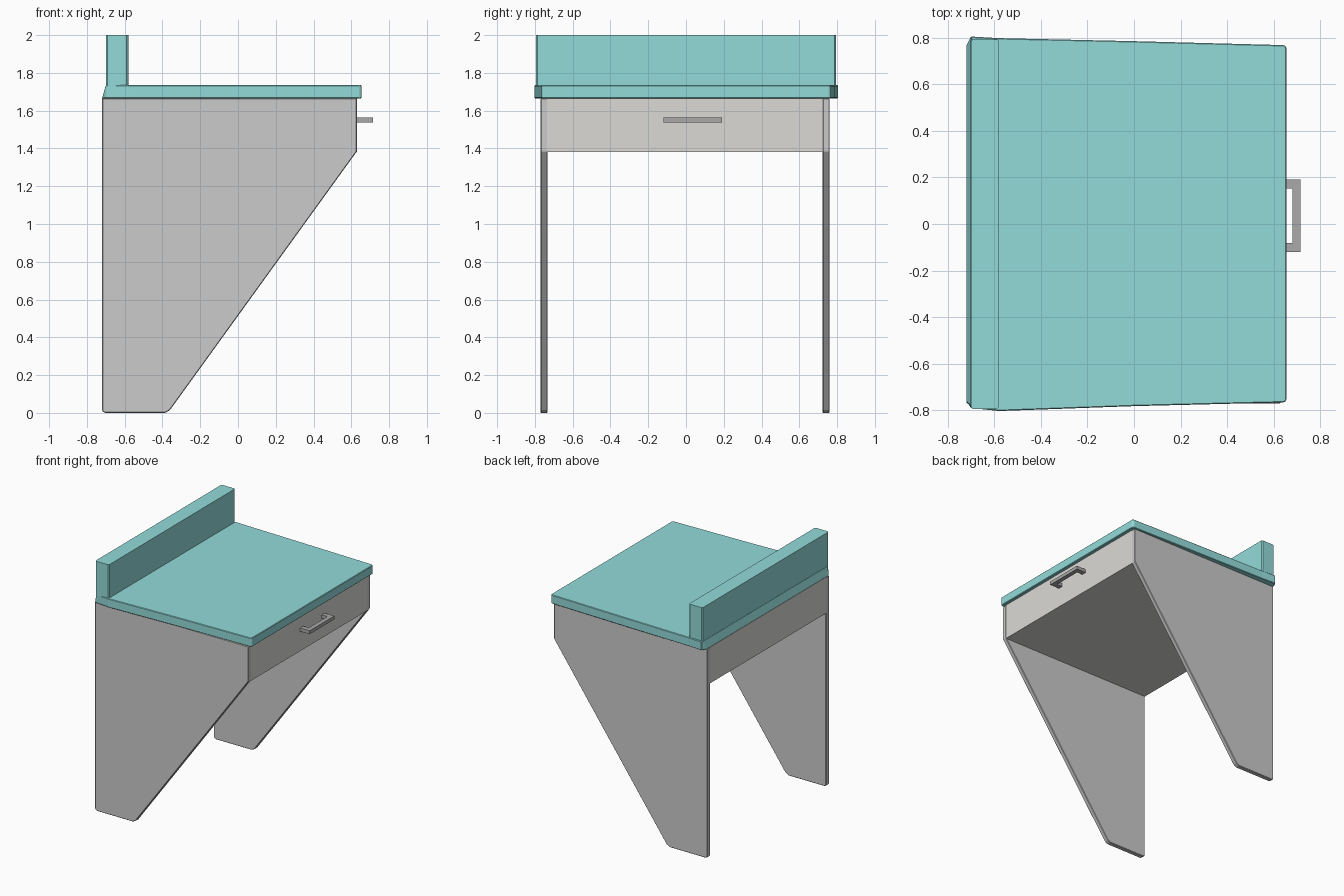
import bpy
import bmesh

if "Cube" in bpy.data.objects:
    bpy.data.objects.remove(bpy.data.objects["Cube"])


def material(name, rgb):
    m = bpy.data.materials.new(name)
    m.diffuse_color = (*rgb, 1)
    m.use_nodes = True
    m.node_tree.nodes["Principled BSDF"].inputs["Base Color"].default_value = m.diffuse_color
    return m


TEAL = material("teal", (0.29, 0.71, 0.70))
BEIGE = material("warm_grey", (0.71, 0.70, 0.67))
DARK = material("dark_grey", (0.4, 0.4, 0.4))


def prism(name, bottom, top, mat=None, bevel=0):
    """Solid between two matching loops of 3D points."""
    bm = bmesh.new()
    a = [bm.verts.new(p) for p in bottom]
    b = [bm.verts.new(p) for p in top]
    n = len(a)
    bm.faces.new(a)
    bm.faces.new(b)
    for i in range(n):
        bm.faces.new((a[i], a[(i + 1) % n], b[(i + 1) % n], b[i]))
    bmesh.ops.recalc_face_normals(bm, faces=bm.faces)
    mesh = bpy.data.meshes.new(name)
    bm.to_mesh(mesh)
    bm.free()
    ob = bpy.data.objects.new(name, mesh)
    bpy.context.collection.objects.link(ob)
    if mat:
        mesh.materials.append(mat)
    if bevel:
        mod = ob.modifiers.new("bevel", "BEVEL")
        mod.width = bevel
        mod.segments = 1
    return ob


def upright(name, outline, z0, z1, mat=None, bevel=0):
    return prism(name, [(x, y, z0) for x, y in outline],
                 [(x, y, z1) for x, y in outline], mat, bevel)


def rect(x0, x1, y0, y1):
    return [(x0, y0), (x1, y0), (x1, y1), (x0, y1)]


# tapered side panels that double as legs
side = [(-0.72, 1.665), (-0.72, 0.01), (-0.705, 0), (-0.385, 0),
        (-0.36, 0.015), (0.63, 1.385), (0.63, 1.665)]
for label, y0, y1 in (("front", -0.77, -0.733), ("back", 0.723, 0.76)):
    prism(label + "_leg_panel", [(x, y0, z) for x, z in side],
          [(x, y1, z) for x, z in side], bevel=0.004)

# drawer box between the panels
upright("drawer_box", rect(-0.72, 0.63, -0.735, 0.725), 1.38, 1.667, BEIGE)

# desk top, slightly wider at the back, with its rear edge leaning forward
near = [(-0.70, -0.79), (-0.58, -0.803), (0.0, -0.782), (0.645, -0.766), (0.655, -0.755)]
far = [(0.655, 0.758), (0.645, 0.768), (0.0, 0.785), (-0.58, 0.798), (-0.70, 0.805)]
low = [(-0.72, -0.76)] + near + far + [(-0.72, 0.765)]
high = [(-0.70, -0.775)] + near + far + [(-0.70, 0.785)]
prism("desk_top", [(x, y, 1.665) for x, y in low],
      [(x, y, 1.735) for x, y in high], TEAL, bevel=0.004)

# raised board along the back edge
c = 0.009
board = [(-0.70, -0.785), (-0.70 + c, -0.795), (-0.58 - c, -0.795), (-0.58, -0.785),
         (-0.58, 0.785), (-0.58 - c, 0.793), (-0.70 + c, 0.793), (-0.70, 0.785)]
upright("back_board", board, 1.73, 2.0, TEAL)

# U-shaped drawer handle
handle = [(0.625, -0.12), (0.715, -0.12), (0.715, 0.19), (0.625, 0.19),
          (0.625, 0.152), (0.68, 0.152), (0.68, -0.082), (0.625, -0.082)]
upright("drawer_handle", handle, 1.538, 1.565, DARK)
